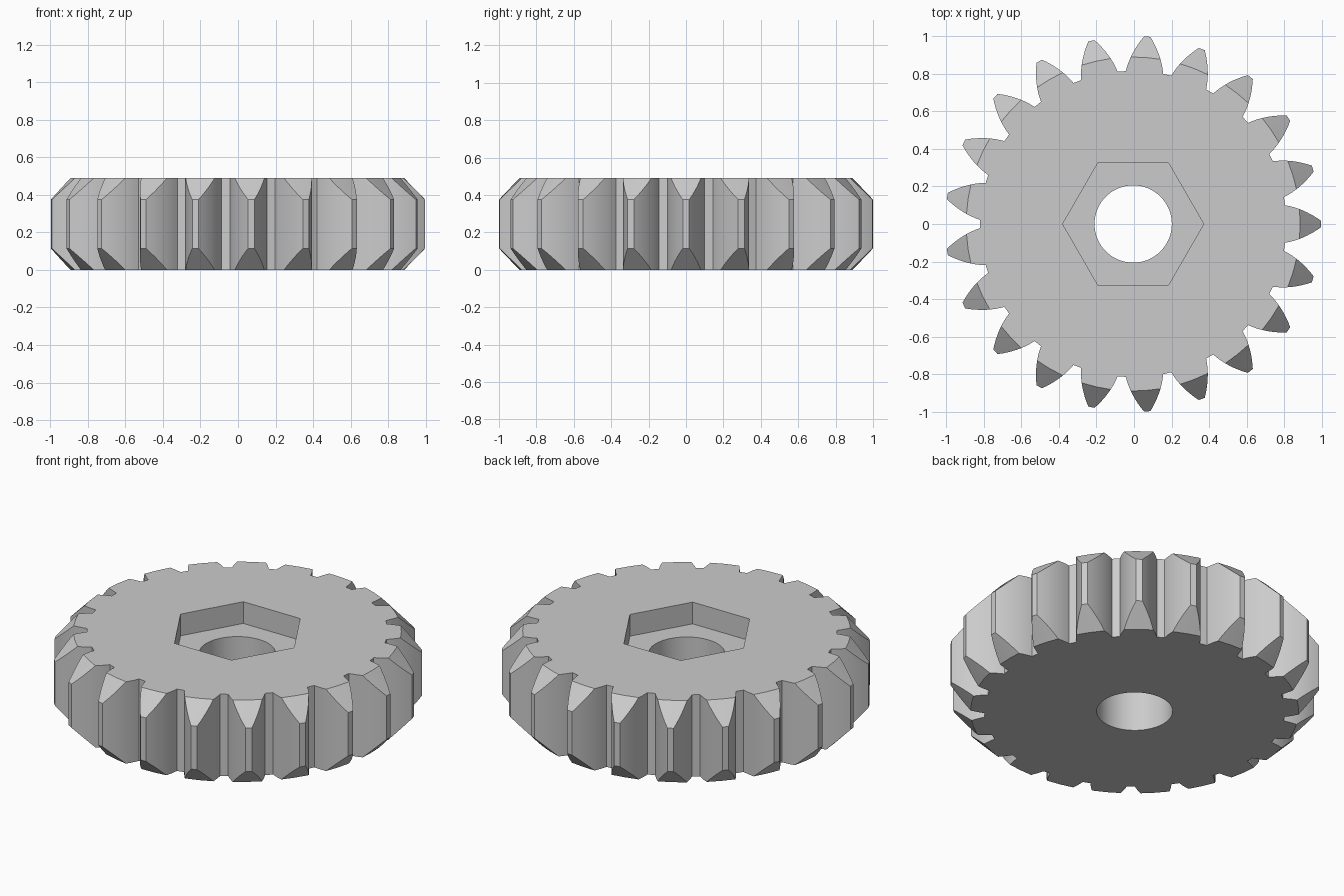
import bpy
import bmesh
from math import asin, cos, sin, pi, radians

cube = bpy.data.objects.get("Cube")
if cube:
    bpy.data.objects.remove(cube)

# Main dimensions
TEETH = 21
HEIGHT = 0.49
ROOT, SHOULDER, TIP = 0.816, 0.89, 1.0017
CHAMFER = 0.115
BORE, HEX, HEX_DEPTH = 0.206, 0.376, 0.13
CENTRE_X = -0.0044
INNER = 3     # flank steps below the chamfer
OUTER = 5     # flank steps along the chamfer

bm = bmesh.new()


def polar(r, angle, z):
    return bm.verts.new((CENTRE_X + r * cos(angle), r * sin(angle), z))


def ring(r, count, z):
    return [polar(r, 2 * pi * i / count, z) for i in range(count)]


def wall(a, b):
    """Join two closed loops of equal length with quads."""
    for i in range(len(a)):
        bm.faces.new((a[i - 1], a[i], b[i], b[i - 1]))


def fill(*loops):
    """Fill the flat area between closed loops."""
    edges = []
    for loop in loops:
        for i in range(len(loop)):
            pair = (loop[i - 1], loop[i])
            edges.append(bm.edges.get(pair) or bm.edges.new(pair))
    bmesh.ops.triangle_fill(bm, edges=edges, use_beauty=True)


def half_angle(r):
    """Half the tooth's angular width, narrowing along a convex flank."""
    u = (r - ROOT) / (TIP - ROOT)
    return asin((0.1 - 0.031 * u - 0.052 * u * u) / r)


radii = [ROOT + (SHOULDER - ROOT) * i / INNER for i in range(INNER)]
radii += [SHOULDER + (TIP - SHOULDER) * i / OUTER for i in range(OUTER + 1)]


def toothed_side(top):
    """Chamfered tooth ends; returns the full outline and the flat cap outline."""
    outline, cap = [], []
    for t in range(TEETH):
        mid = 2 * pi * t / TEETH
        rows = []
        for i, r in enumerate(radii):
            drop = max(0, r - SHOULDER) / (TIP - SHOULDER) * CHAMFER
            z = HEIGHT - drop if top else drop
            sides = (-1, 0, 1) if i >= INNER else (-1, 1)
            rows.append([polar(r, mid + s * half_angle(r), z) for s in sides])
        for a, b in zip(rows[INNER:], rows[INNER + 1:]):
            for k in (0, 1):
                bm.faces.new((a[k], b[k], b[k + 1], a[k + 1]))
        flat = rows[:INNER + 1]
        for loop, part in ((outline, rows), (cap, flat)):
            loop += [row[0] for row in part]
            loop.append(part[-1][1])
            loop += [row[-1] for row in reversed(part)]
    return outline, cap


# Toothed rim
bottom_outline, bottom_cap = toothed_side(False)
top_outline, top_cap = toothed_side(True)
wall(bottom_outline, top_outline)

# Hexagonal recess and round bore
hex_top = ring(HEX, 6, HEIGHT)
hex_floor = ring(HEX, 6, HEIGHT - HEX_DEPTH)
bore_top = ring(BORE, 64, HEIGHT - HEX_DEPTH)
bore_bottom = ring(BORE, 64, 0)
wall(hex_top, hex_floor)
wall(bore_top, bore_bottom)

# Flat faces
fill(top_cap, hex_top)
fill(hex_floor, bore_top)
fill(bottom_cap, bore_bottom)
bmesh.ops.recalc_face_normals(bm, faces=bm.faces)

mesh = bpy.data.meshes.new("gear_wheel")
bm.to_mesh(mesh)
bm.free()
gear = bpy.data.objects.new("gear_wheel", mesh)
bpy.context.collection.objects.link(gear)

# Plain grey material
grey = bpy.data.materials.new("light_grey")
grey.use_nodes = True
colour = (0.6, 0.6, 0.6, 1)
grey.diffuse_color = colour
grey.node_tree.nodes["Principled BSDF"].inputs["Base Color"].default_value = colour
mesh.materials.append(grey)

# Smooth flanks and bore, crisp edges
bpy.ops.object.select_all(action="DESELECT")
gear.select_set(True)
bpy.context.view_layer.objects.active = gear
bpy.ops.object.shade_smooth_by_angle(angle=radians(25))
